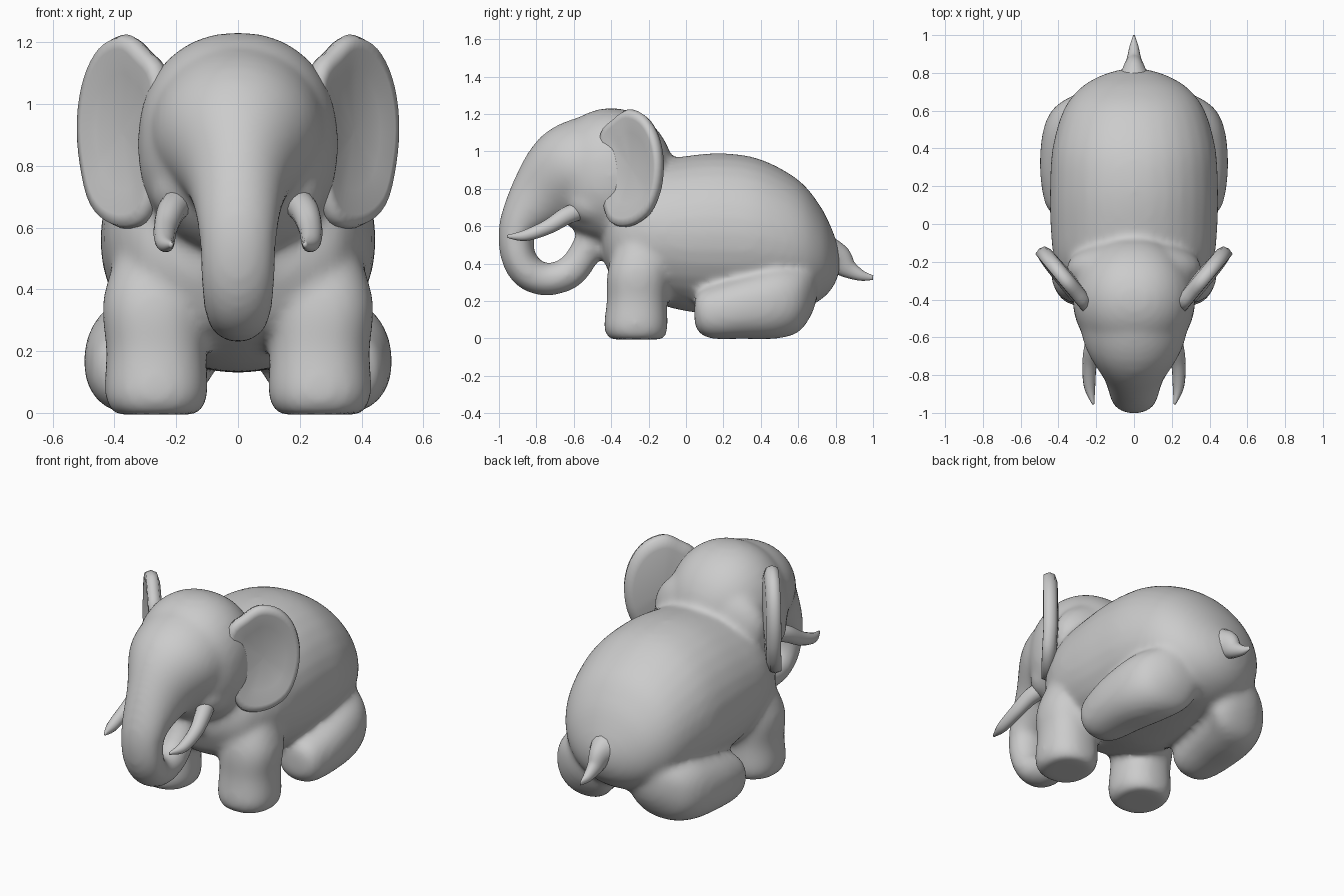
import bpy, bmesh, math
from mathutils import Vector

if "Cube" in bpy.data.objects:
    bpy.data.objects.remove(bpy.data.objects["Cube"])


def smooth_path(pts, steps=6, closed=False):
    """Catmull-Rom interpolation of tuples of any length."""
    n, out = len(pts), []
    for i in range(n if closed else n - 1):
        ids = [(i + k) % n if closed else min(max(i + k, 0), n - 1) for k in (-1, 0, 1, 2)]
        p = [pts[j] for j in ids]
        for s in range(steps):
            t = s / steps
            out.append(tuple(0.5 * (2 * b + (c - a) * t + (2 * a - 5 * b + 4 * c - d) * t * t
                             + (3 * b - a - 3 * c + d) * t ** 3) for a, b, c, d in zip(*p)))
    if not closed:
        out.append(tuple(pts[-1]))
    return out


def skin(bm, rings):
    """Join rings of points into a closed skin."""
    rows = [[bm.verts.new(p) for p in r] for r in rings]
    n = len(rows[0])
    for a, b in zip(rows, rows[1:]):
        for i in range(n):
            bm.faces.new((a[i], a[(i + 1) % n], b[(i + 1) % n], b[i]))
    bm.faces.new(rows[0])
    bm.faces.new(rows[-1])


def loft(bm, stations, axis=None, power=2.0, sides=32, signs=(1,)):
    """Stations are (x, y, z, half width, half height) along a path."""
    st = smooth_path(stations)
    for sg in signs:
        rings = []
        for i, (x, y, z, rx, rz) in enumerate(st):
            a, b = st[max(i - 1, 0)], st[min(i + 1, len(st) - 1)]
            t = Vector(axis) if axis else (Vector(b[:3]) - Vector(a[:3])).normalized()
            side = Vector((1, 0, 0))
            side = (side - t * t.dot(side)).normalized()
            up = t.cross(side)
            ring = []
            for k in range(sides):
                c, s = math.cos(2 * math.pi * k / sides), math.sin(2 * math.pi * k / sides)
                c = math.copysign(abs(c) ** (2 / power), c)
                s = math.copysign(abs(s) ** (2 / power), s)
                p = Vector((x, y, z)) + side * c * max(rx, .004) + up * s * max(rz, .004)
                ring.append((p.x * sg, p.y, p.z))
            rings.append(ring)
        skin(bm, rings)


def ellipsoid(bm, c, r, power=2.0, signs=(1,)):
    angles = [math.pi * (k / 12 - .5) for k in range(13)]
    loft(bm, [(c[0], c[1] + r[1] * math.sin(a), c[2], r[0] * math.cos(a), r[2] * math.cos(a))
              for a in angles], axis=(0, 1, 0), power=power, signs=signs)


def finish(bm, name):
    bmesh.ops.recalc_face_normals(bm, faces=bm.faces)
    me = bpy.data.meshes.new(name)
    bm.to_mesh(me)
    bm.free()
    me.polygons.foreach_set("use_smooth", [True] * len(me.polygons))
    ob = bpy.data.objects.new(name, me)
    bpy.context.collection.objects.link(ob)
    return ob


BOTH = (1, -1)
core = bmesh.new()

# torso
loft(core, [(0, -.445, .50, .12, .06), (0, -.42, .52, .25, .15), (0, -.36, .55, .345, .28),
            (0, -.2, .565, .42, .365), (0, 0, .56, .443, .415), (0, .2, .56, .445, .43),
            (0, .4, .545, .432, .412), (0, .6, .50, .375, .348), (0, .72, .455, .285, .25),
            (0, .79, .42, .165, .14), (0, .825, .41, .04, .04)], axis=(0, 1, 0), power=2.04)

# skull, wide neck behind the ears, cheeks
ellipsoid(core, (0, -.40, .87), (.325, .335, .362), power=2.2)
ellipsoid(core, (0, -.24, .85), (.36, .16, .26))
ellipsoid(core, (.17, -.49, .73), (.115, .15, .125), signs=BOTH)

# face running down into the curled trunk
loft(core, [(0, -.42, .94, .29, .27), (0, -.61, .88, .27, .265), (0, -.775, .75, .17, .185),
            (0, -.895, .6, .13, .107), (0, -.9, .45, .122, .093), (0, -.84, .35, .112, .093),
            (0, -.735, .315, .098, .087), (0, -.62, .355, .09, .088),
            (0, -.545, .45, .09, .085), (0, -.48, .56, .1, .1)])

# front legs
loft(core, [(.265, -.265, -.006, .11, .12), (.265, -.265, .002, .14, .148), (.265, -.268, .06, .167, .17),
            (.265, -.262, .2, .162, .162), (.27, -.25, .38, .165, .165), (.24, -.21, .62, .11, .11)],
     axis=(0, 0, 1), power=2.25, signs=BOTH)

# hind legs folded forward
loft(core, [(.335, .045, .14, .06, .06), (.335, .07, .14, .115, .11), (.335, .14, .14, .145, .142),
            (.325, .3, .165, .174, .168), (.295, .48, .19, .19, .192), (.25, .6, .21, .187, .178),
            (.215, .67, .25, .13, .125), (.2, .7, .27, .06, .06)],
     axis=(0, 1, 0), power=2.25, signs=BOTH)

body = finish(core, "body")
rm = body.modifiers.new("fuse", 'REMESH')
rm.mode, rm.voxel_size, rm.use_smooth_shade = 'VOXEL', .018, True
sm = body.modifiers.new("blend", 'SMOOTH')
sm.factor, sm.iterations = .5, 14

# ears: outline in (distance out from head, height)
outline = smooth_path([(-.05, 1.10), (.04, 1.18), (.13, 1.225), (.24, 1.19), (.32, 1.09), (.355, .95),
                       (.34, .8), (.285, .665), (.17, .6), (.04, .615), (-.03, .74), (-.06, .9)],
                      4, closed=True)
layers = [(.05, .008), (.6, .014), (.85, .034), (.96, .032), (1, 0), (.96, -.03), (.8, -.045), (.05, -.052)]
out_dir, front_dir = Vector((.64, .77, 0)), Vector((.77, -.64, 0))
for sg, label in ((1, "left_ear"), (-1, "right_ear")):
    bm = bmesh.new()
    rings = []
    for scale, depth in layers:
        ring = []
        for u, z in outline:
            u, z = .15 + (u - .15) * scale, .91 + (z - .91) * scale
            lean = .1 * max(0, .8 - z)  # lower lobe sits slightly further forward
            p = Vector((.275, -.405 - lean, z)) + out_dir * u + front_dir * depth
            ring.append((p.x * sg, p.y, p.z))
        rings.append(ring)
    skin(bm, rings)
    finish(bm, label)

# tusks
for sg, label in ((1, "left_tusk"), (-1, "right_tusk")):
    bm = bmesh.new()
    loft(bm, [(.18, -.55, .69, .05, .05), (.215, -.64, .655, .046, .048), (.235, -.74, .595, .038, .04),
              (.235, -.86, .55, .03, .03), (.215, -.955, .545, .006, .008)], sides=14, signs=(sg,))
    finish(bm, label)

# tail
bm = bmesh.new()
loft(bm, [(0, .74, .44, .12, .12), (0, .81, .42, .065, .085), (0, .87, .37, .04, .05),
          (0, .94, .335, .024, .028), (0, 1.0, .325, .004, .012)], sides=16)
finish(bm, "tail")
